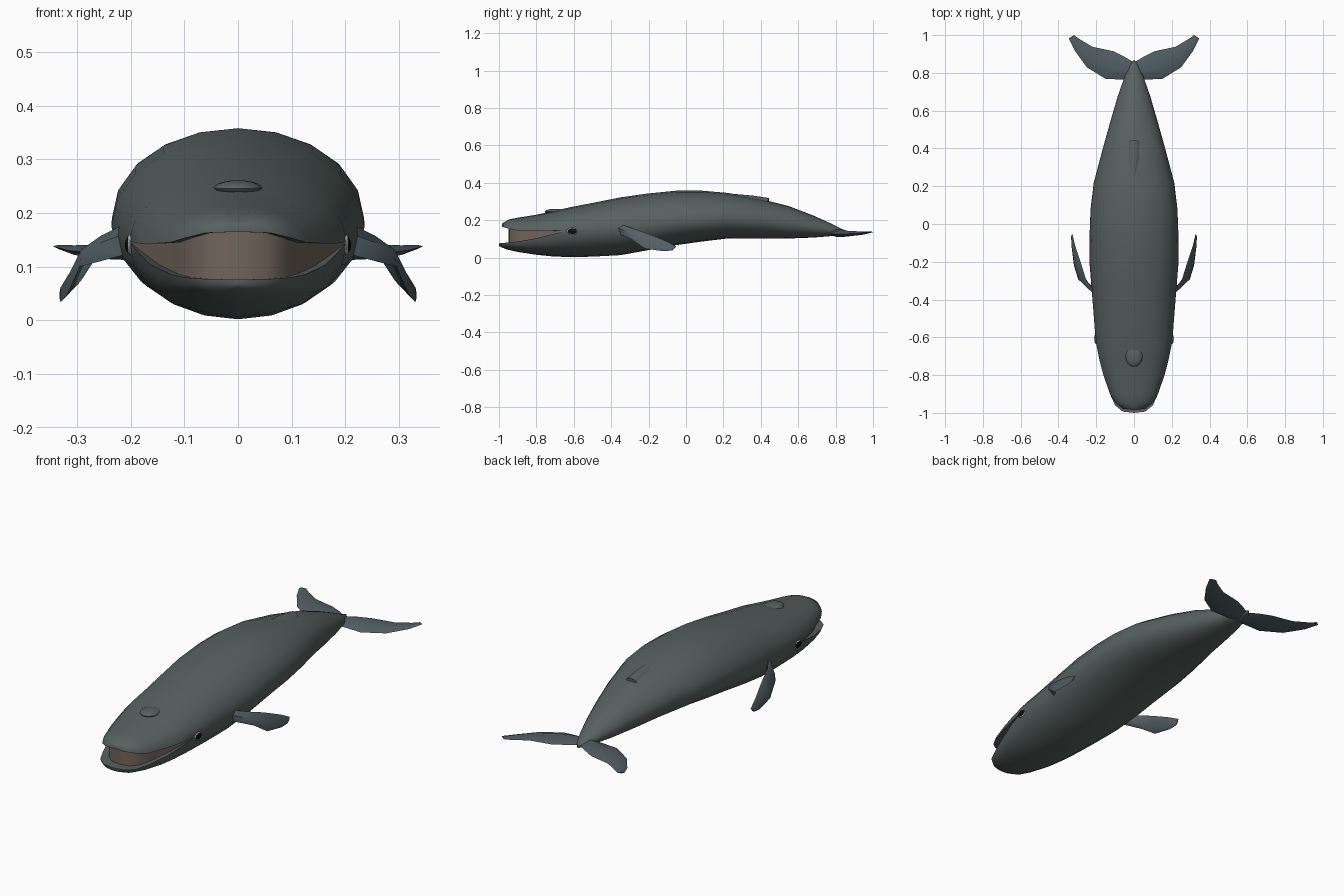
import bpy, bmesh, math
from mathutils import Vector


def material(name, rgb):
    m = bpy.data.materials.new(name)
    m.diffuse_color = (*rgb, 1)
    return m


SKIN = material("skin", (0.095, 0.12, 0.115))
FIN = material("fin_skin", (0.085, 0.115, 0.13))
MOUTH = material("mouth", (0.17, 0.13, 0.105))
BLACK = material("eye_black", (0.005, 0.005, 0.005))
PALE = material("eye_rim", (0.4, 0.4, 0.38))


def finish(bm, name, mats, angle=50):
    bmesh.ops.remove_doubles(bm, verts=bm.verts, dist=0.0004)
    bmesh.ops.recalc_face_normals(bm, faces=bm.faces)
    me = bpy.data.meshes.new(name)
    bm.to_mesh(me)
    bm.free()
    ob = bpy.data.objects.new(name, me)
    bpy.context.collection.objects.link(ob)
    for m in mats:
        me.materials.append(m)
    bpy.ops.object.select_all(action='DESELECT')
    ob.select_set(True)
    bpy.context.view_layer.objects.active = ob
    bpy.ops.object.shade_smooth_by_angle(angle=math.radians(angle))
    return ob


def loft(bm, rings, side, closed, tinted=None):
    """Bridge rings of points, mirrored by side = +1 / -1."""
    vs = [[bm.verts.new((side * p[0], p[1], p[2])) for p in r] for r in rings]
    n = len(vs[0])
    for a, b in zip(vs, vs[1:]):
        for j in range(n if closed else n - 1):
            k = (j + 1) % n
            f = bm.faces.new((a[j], a[k], b[k], b[j]))
            f.material_index = 1 if j == tinted else 0
    if closed:
        bm.faces.new(vs[0])
        bm.faces.new(vs[-1])


# Body stations: y, half width, top, bottom, upper lip, lower lip
STATIONS = [
    (-1.000, 0.000, 0.182, 0.064, 0.165, 0.076),
    (-0.993, 0.060, 0.186, 0.058, 0.163, 0.077),
    (-0.960, 0.100, 0.204, 0.044, 0.153, 0.080),
    (-0.900, 0.127, 0.213, 0.030, 0.145, 0.086),
    (-0.800, 0.162, 0.229, 0.015, 0.143, 0.103),
    (-0.720, 0.183, 0.246, 0.007, 0.143, 0.123),
    (-0.620, 0.203, 0.269, 0.002, 0.147, 0.147),
    (-0.500, 0.212, 0.292, 0.005, 0.150, 0.150),
    (-0.350, 0.224, 0.322, 0.013, 0.158, 0.158),
    (-0.200, 0.236, 0.343, 0.040, 0.175, 0.175),
    (-0.050, 0.235, 0.358, 0.067, 0.190, 0.190),
    (0.080, 0.230, 0.358, 0.085, 0.200, 0.200),
    (0.220, 0.213, 0.346, 0.102, 0.207, 0.207),
    (0.400, 0.165, 0.313, 0.102, 0.200, 0.200),
    (0.550, 0.123, 0.275, 0.102, 0.180, 0.180),
    (0.680, 0.085, 0.225, 0.107, 0.160, 0.160),
    (0.780, 0.050, 0.180, 0.115, 0.145, 0.145),
    (0.840, 0.025, 0.150, 0.122, 0.137, 0.137),
    (0.870, 0.000, 0.140, 0.125, 0.132, 0.132),
]
ARC = [math.radians(18 * i) for i in range(6)]


def half_ring(y, w, top, bot, zu, zl):
    inset = min(1, (zu - zl) / 0.05)
    yu = y + (0.015 if y < -0.9 else 0)
    xi, yi = w * (1 - 0.13 * inset), y + 0.05 * inset
    pts = [(w * math.sin(t), yu, zu + (top - zu) * math.cos(t)) for t in ARC]
    pts += [(xi, yi, zu), (xi, yi, zl)]
    pts += [(w * math.cos(t), y, zl - (zl - bot) * math.sin(t)) for t in ARC]
    return pts


# Body with open mouth
bm = bmesh.new()
for s in (1, -1):
    loft(bm, [half_ring(*st) for st in STATIONS], s, False, tinted=6)
finish(bm, "body", [SKIN, MOUTH])


# Flippers and tail flukes: lens-section blades between two edge curves
def blade(name, side, lead, trail, thick, normal):
    n = Vector(normal).normalized()
    rings = []
    for a, b, t in zip(lead, trail, thick):
        a, b = Vector(a), Vector(b)
        rings.append([a, a.lerp(b, 0.4) + n * t, b, a.lerp(b, 0.4) - n * t])
    bm = bmesh.new()
    loft(bm, rings, side, True)
    finish(bm, name, [FIN])


for s, label in ((1, "right"), (-1, "left")):
    blade("flipper_" + label, s,
          [(.20, -.36, .125), (.295, -.295, .10), (.318, -.22, .048), (.330, -.12, .034), (.332, -.075, .038)],
          [(.20, -.37, .185), (.255, -.29, .158), (.283, -.20, .127), (.313, -.11, .09), (.326, -.052, .06)],
          [.02, .016, .013, .009, .004], (.85, -.15, .5))
    blade("fluke_" + label, s,
          [(0, .765, .13), (.06, .765, .13), (.15, .768, .127), (.25, .83, .125), (.315, .92, .13), (.345, .982, .138)],
          [(0, .855, .135), (.05, .885, .135), (.11, .915, .132), (.22, .938, .132), (.29, .98, .132), (.318, 1.0, .135)],
          [.022, .022, .02, .014, .009, .004], (0, 0, 1))

# Dorsal fin: low ridge with a steep rear edge
bm = bmesh.new()
for s in (1, -1):
    loft(bm, [[(0, .24, .342), (.001, .24, .342), (.002, .24, .34)],
              [(0, .36, .331), (.02, .36, .325), (.042, .33, .31)],
              [(0, .445, .318), (.022, .44, .312), (.042, .43, .285)],
              [(0, .44, .285), (.02, .44, .285), (.04, .43, .28)]], s, False)
finish(bm, "dorsal_fin", [SKIN])


def ellipsoid(name, loc, size, mat):
    bm = bmesh.new()
    bmesh.ops.create_uvsphere(bm, u_segments=16, v_segments=10, radius=1)
    bmesh.ops.scale(bm, vec=size, verts=bm.verts)
    bmesh.ops.translate(bm, vec=loc, verts=bm.verts)
    finish(bm, name, [mat])


# Blowhole bump and eyes
ellipsoid("blowhole", (0, -.70, .246), (.045, .055, .015), SKIN)
for s, label in ((1, "right"), (-1, "left")):
    ellipsoid("eye_rim_" + label, (s * .201, -.608, .141), (.007, .028, .019), PALE)
    ellipsoid("eye_" + label, (s * .202, -.608, .141), (.0085, .025, .0165), BLACK)
